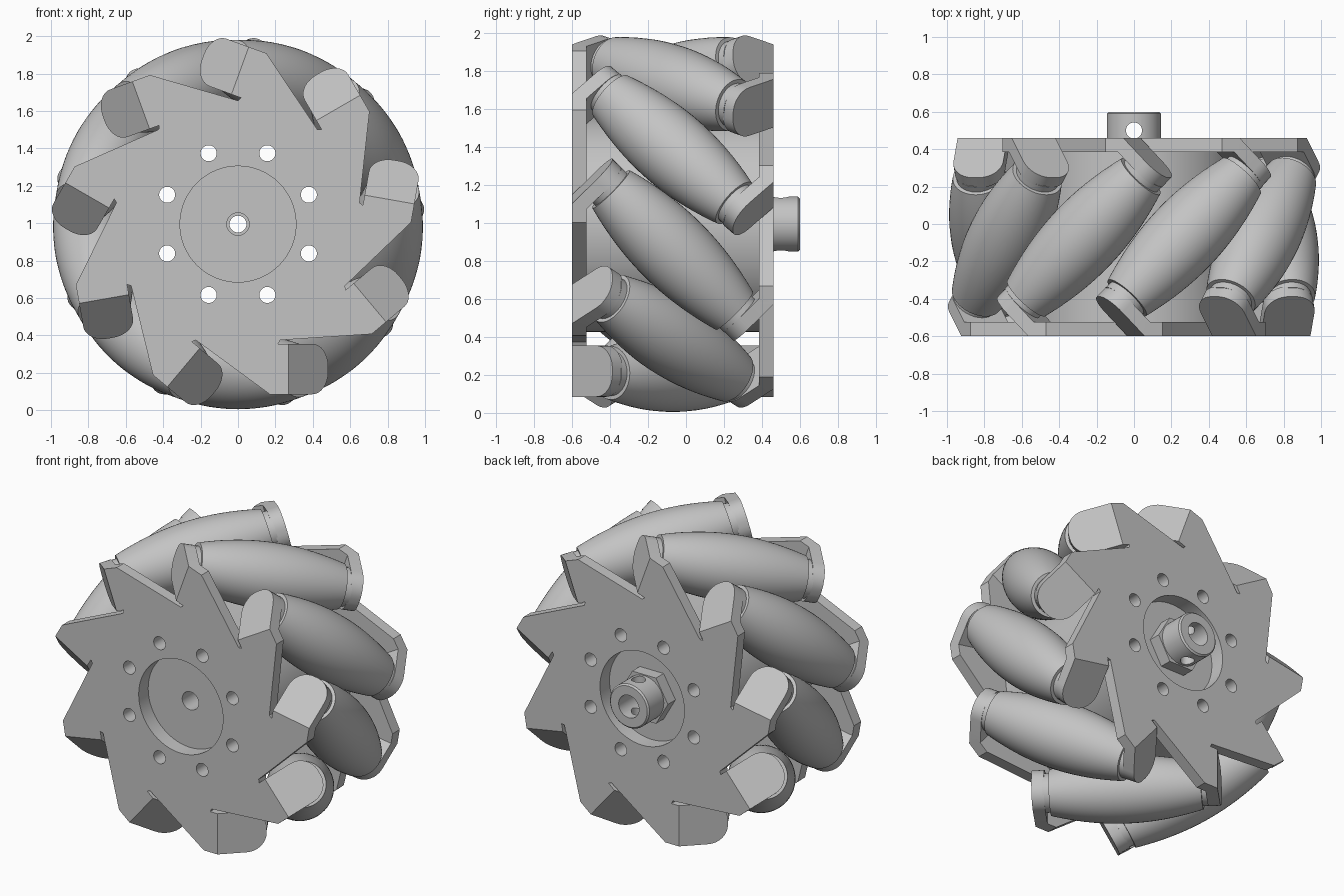
import bpy, bmesh
from math import pi, sin, cos, sqrt, radians
from mathutils import Matrix, Vector

if "Cube" in bpy.data.objects:
    bpy.data.objects.remove(bpy.data.objects["Cube"])

TEETH = 9
AXLE_RADIUS, WHEEL_RADIUS = 0.785, 0.99
THICK = 0.075
HALF_WIDTH = 0.53
PLACE = Matrix.Translation((0, -0.07, 0.995))

grey = bpy.data.materials.new("metal grey")
grey.use_nodes = True
grey.diffuse_color = (0.55, 0.55, 0.55, 1)
grey.node_tree.nodes["Principled BSDF"].inputs["Base Color"].default_value = (0.55, 0.55, 0.55, 1)


def frame(x, y, z, origin=(0, 0, 0)):
    """Matrix with the given axes and origin."""
    m = Matrix((x, y, z)).transposed().to_4x4()
    m.translation = origin
    return m


# Local z runs along the wheel axis
AXIAL = frame((1, 0, 0), (0, 0, 1), (0, 1, 0))
UPRIGHT = Matrix.Identity(4)


def finish(name, bm, matrix):
    bm.transform(PLACE @ matrix)
    bmesh.ops.recalc_face_normals(bm, faces=bm.faces)
    mesh = bpy.data.meshes.new(name)
    bm.to_mesh(mesh)
    bm.free()
    mesh.materials.append(grey)
    obj = bpy.data.objects.new(name, mesh)
    bpy.context.collection.objects.link(obj)
    return obj


def stack(name, rings, matrix):
    """Skin a list of vertex rings and cap both ends."""
    bm = bmesh.new()
    rows = [[bm.verts.new(p) for p in ring] for ring in rings]
    n = len(rows[0])
    for a, b in zip(rows, rows[1:]):
        for i in range(n):
            j = (i + 1) % n
            bm.faces.new((a[i], a[j], b[j], b[i]))
    bm.faces.new(rows[0])
    bm.faces.new(rows[-1])
    return finish(name, bm, matrix)


def prism(name, outline, lo, hi, matrix):
    return stack(name, [[(a, b, h) for a, b in outline] for h in (lo, hi)], matrix)


def lathe(name, profile, matrix, sides=48):
    return stack(name, [[(r * cos(2 * pi * i / sides), r * sin(2 * pi * i / sides), h)
                         for i in range(sides)] for r, h in profile], matrix)


def cut(obj, cutters):
    bpy.context.view_layer.objects.active = obj
    for c in cutters:
        c.hide_render = True
        mod = obj.modifiers.new("cut", 'BOOLEAN')
        mod.operation, mod.solver, mod.object = 'DIFFERENCE', 'EXACT', c
        bpy.ops.object.modifier_apply(modifier=mod.name)


def turn(k, count=TEETH):
    return Matrix.Rotation(2 * pi * k / count, 4, 'Y')


# Cutters: face recesses with centre bore, and the ring of bolt holes
core_cut = lathe("core_cutter", [(0.31, -0.7), (0.31, -0.43), (0.06, -0.43),
                                 (0.06, 0.43), (0.31, 0.43), (0.31, 0.7)], AXIAL, 64)
bolt_cuts = [lathe("bolt_cutter", [(0.043, -0.8), (0.043, 0.8)],
                   turn(k + 0.5, 8) @ Matrix.Translation((0.41, 0, 0)) @ AXIAL, 24)
             for k in range(8)]
body_cuts = [core_cut] + bolt_cuts

# Saw-toothed side plate outline
tooth = [(-0.226, -0.62), (0.17, -0.91), (0.27, -0.91), (0.27, -0.64), (0.215, -0.64)]
outline = []
for k in range(TEETH):
    c, s = cos(2 * pi * k / TEETH), sin(2 * pi * k / TEETH)
    outline += [(x * c - z * s, x * s + z * c) for x, z in tooth]

# Bent tab outline with rounded outer corners
TAB_LEN, TAB_HALF, ROUND = 0.3, 0.135, 0.12
tab_outline = [(0, -TAB_HALF)]
for side, start in ((-1, -90), (1, 0)):
    for i in range(9):
        a = radians(start + i * 90 / 8)
        tab_outline.append((TAB_LEN - ROUND + ROUND * cos(a),
                            side * (TAB_HALF - ROUND) + ROUND * sin(a)))
tab_outline.append((0, TAB_HALF))

q = sqrt(0.5)
tab_frame = frame((q, q, 0), (0, 0, 1), (q, -q, 0), (0.27, -HALF_WIDTH, -0.775))
roller_frame = frame((q, q, 0), (0, 0, 1), (q, -q, 0), (0, 0, -AXLE_RADIUS))

smooth = []

# Central drum
drum = lathe("drum", [(0.57, -0.46), (0.57, 0.46)], AXIAL, 96)
cut(drum, body_cuts)
smooth.append(drum)

# Front and back plates with their tabs and roller washers
for label, flip in (("front", UPRIGHT), ("back", Matrix.Rotation(pi, 4, 'Z'))):
    plate = prism(label + "_plate", outline, -HALF_WIDTH, -HALF_WIDTH + THICK, flip @ AXIAL)
    cut(plate, body_cuts)
    smooth.append(plate)
    for k in range(TEETH):
        smooth.append(prism(label + "_tab", tab_outline, -THICK, 0, flip @ turn(k) @ tab_frame))
        smooth.append(lathe(label + "_washer", [(0.12, 0.44), (0.12, 0.5)],
                            flip @ turn(k) @ roller_frame, 32))

# Barrel rollers set at 45 degrees, shaped to fill the wheel's round
HALF_ROLLER = 0.46
profile = []
for i in range(25):
    h = HALF_ROLLER * (i / 12 - 1)
    profile.append((WHEEL_RADIUS - sqrt(AXLE_RADIUS ** 2 + h * h / 2), h))
for k in range(TEETH):
    smooth.append(lathe("roller", profile, turn(k) @ roller_frame))

# Shaft hub: hexagon base, round collar, stepped bore and set-screw hole
bore = lathe("bore_cutter", [(0.045, 0.2), (0.045, 0.47), (0.075, 0.47), (0.075, 0.8)], AXIAL, 32)
screw = lathe("screw_cutter", [(0.043, -0.4), (0.043, 0.4)],
              Matrix.Translation((0, 0.57, 0)), 32)
hex_base = lathe("hub_hexagon", [(0.175, 0.4), (0.175, 0.51)], AXIAL, 6)
collar = lathe("hub_collar", [(0.145, 0.4), (0.145, 0.66), (0.135, 0.67)], AXIAL, 48)
cut(hex_base, [bore])
cut(collar, [bore, screw])
smooth += [hex_base, collar]

# Remove cutters, then smooth the round surfaces
for c in body_cuts + [bore, screw]:
    bpy.data.objects.remove(c)
bpy.ops.object.select_all(action='DESELECT')
for o in smooth:
    o.select_set(True)
bpy.context.view_layer.objects.active = drum
bpy.ops.object.shade_smooth_by_angle(angle=radians(30))
